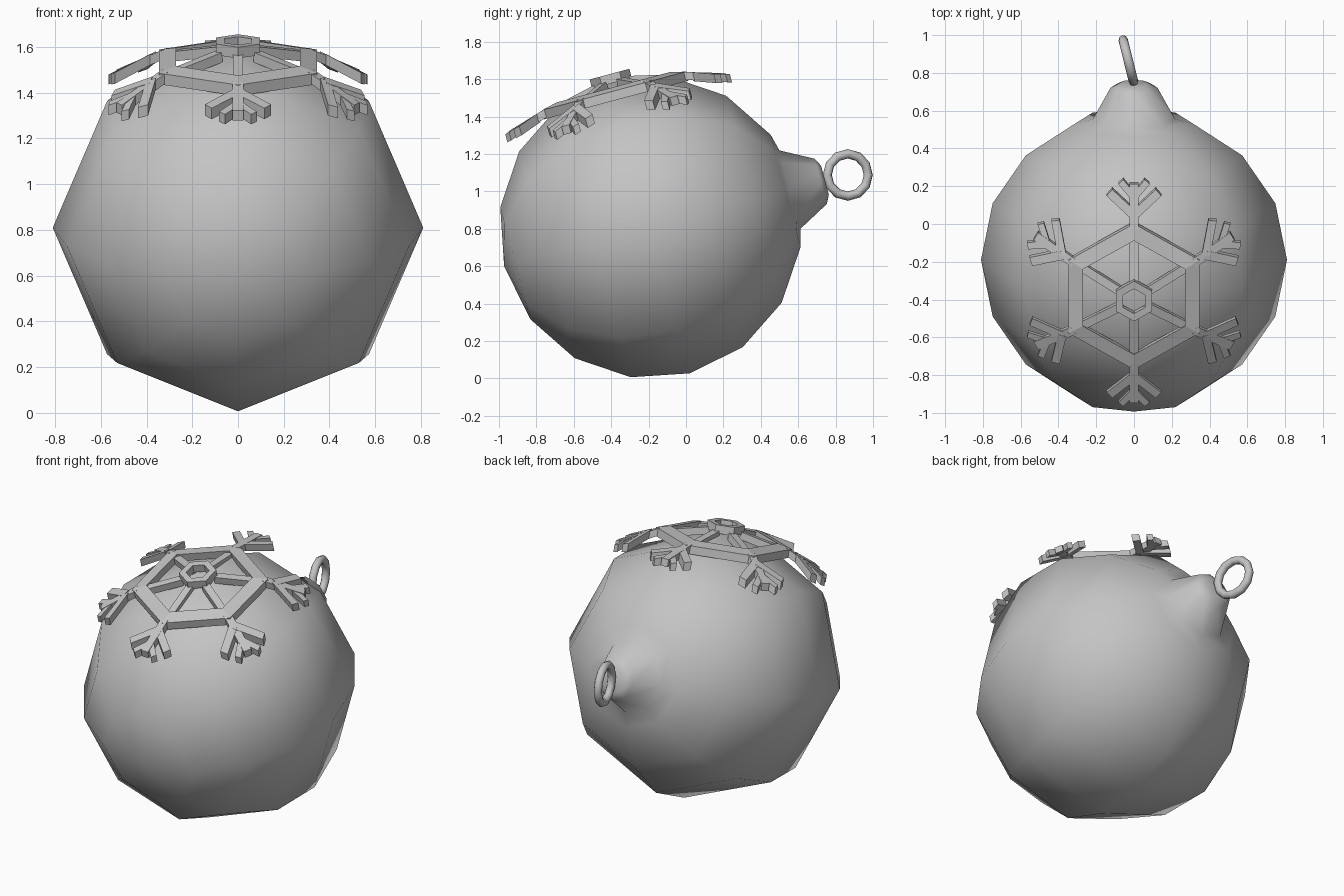
import bpy, bmesh, math
from mathutils import Matrix, Vector

cube = bpy.data.objects.get("Cube")
if cube:
    bpy.data.objects.remove(cube, do_unlink=True)

mat = bpy.data.materials.new("light grey")
mat.use_nodes = True
GREY = (0.55, 0.55, 0.55, 1)
mat.diffuse_color = GREY
mat.node_tree.nodes["Principled BSDF"].inputs["Base Color"].default_value = GREY

# Body frame: local y runs along the neck, local z through the snowflake
R = 0.81
FRAME = Matrix.Translation((0, -0.19, R)) @ Matrix.Rotation(math.radians(15), 4, 'X')


def finish(bm, name, smooth, matrix):
    bmesh.ops.recalc_face_normals(bm, faces=bm.faces)
    for f in bm.faces:
        f.smooth = smooth
    mesh = bpy.data.meshes.new(name)
    bm.to_mesh(mesh)
    bm.free()
    mesh.transform(matrix)
    mesh.materials.append(mat)
    obj = bpy.data.objects.new(name, mesh)
    bpy.context.collection.objects.link(obj)
    return obj


# Low-poly ball with the neck drawn out of its pole
bm = bmesh.new()
SIDES = 8
profile = [(R * math.sin(i * math.pi / 8), -R * math.cos(i * math.pi / 8)) for i in range(1, 8)]
profile += [(0.217, 0.772), (0.125, 0.943), (0.08, 0.966)]
rings = []
for rad, y in profile:
    rings.append([bm.verts.new((rad * math.cos(a), y, rad * math.sin(a)))
                  for a in (k * math.tau / SIDES for k in range(SIDES))])
for a, b in zip(rings, rings[1:]):
    for k in range(SIDES):
        n = (k + 1) % SIDES
        bm.faces.new((a[k], a[n], b[n], b[k]))
for ring, y in ((rings[0], -R), (rings[-1], 0.966)):
    tip = bm.verts.new((0, y, 0))
    for k in range(SIDES):
        bm.faces.new((ring[k], ring[(k + 1) % SIDES], tip))
finish(bm, "ornament_body", True, FRAME)


# Snowflake: flat-sided bars that follow a shallow dome
def height(r, extra):
    return 0.845 - 0.23 * r - (0.08 + extra) * max(0, r - 0.4)


def prism(bm, points, thick, extra=0.0, offset=0.0, flat=None):
    top, low = [], []
    for p in points:
        z = flat if flat else height(p.length, extra) + offset
        top.append(bm.verts.new((p.x, p.y, z)))
        low.append(bm.verts.new((p.x, p.y, z - thick)))
    bm.faces.new(top)
    bm.faces.new(low[::-1])
    for i in range(len(points)):
        j = (i + 1) % len(points)
        bm.faces.new((top[j], top[i], low[i], low[j]))


def bar(bm, angle, start, end, width, thick, **kw):
    a, b = Vector(start), Vector(end)
    side = (b - a).orthogonal().normalized() * width / 2
    turn = Matrix.Rotation(angle, 2)
    prism(bm, [turn @ p for p in (a + side, a - side, b - side, b + side)], thick, **kw)


def hex_sector(bm, angle, outer, inner, thick, **kw):
    d0, d1 = (Vector((math.cos(a), math.sin(a))) for a in (angle, angle + math.pi / 3))
    prism(bm, [d0 * outer, d1 * outer, d1 * inner, d0 * inner], thick, **kw)


bm = bmesh.new()
for k in range(6):
    ang = math.pi / 2 + k * math.pi / 3
    drop = 0.0 if k % 3 == 0 else 0.25
    hex_sector(bm, ang, 0.4, 0.312, 0.05)
    hex_sector(bm, ang, 0.11, 0.068, 0.05, flat=0.846)
    bar(bm, ang, (0.09, 0), (0.33, 0), 0.045, 0.045, offset=-0.012)
    bar(bm, ang, (0.37, 0), (0.6, 0), 0.048, 0.045, extra=drop)
    for s in (-1, 1):
        bar(bm, ang, (0.44, 0), (0.555, 0.13 * s), 0.045, 0.05, extra=drop, offset=-0.002)
        bar(bm, ang, (0.53, 0), (0.61, 0.07 * s), 0.035, 0.045, extra=drop, offset=-0.004)
finish(bm, "snowflake", False, FRAME)

# Hanging ring, turned slightly sideways
bpy.ops.mesh.primitive_torus_add(
    major_segments=12, minor_segments=8, major_radius=0.113, minor_radius=0.025,
    location=(-0.03, 0.865, 1.088), rotation=(0, math.pi / 2, math.radians(14)))
loop = bpy.context.object
loop.name = "hanging_ring"
loop.data.materials.append(mat)
bpy.ops.object.shade_smooth()
